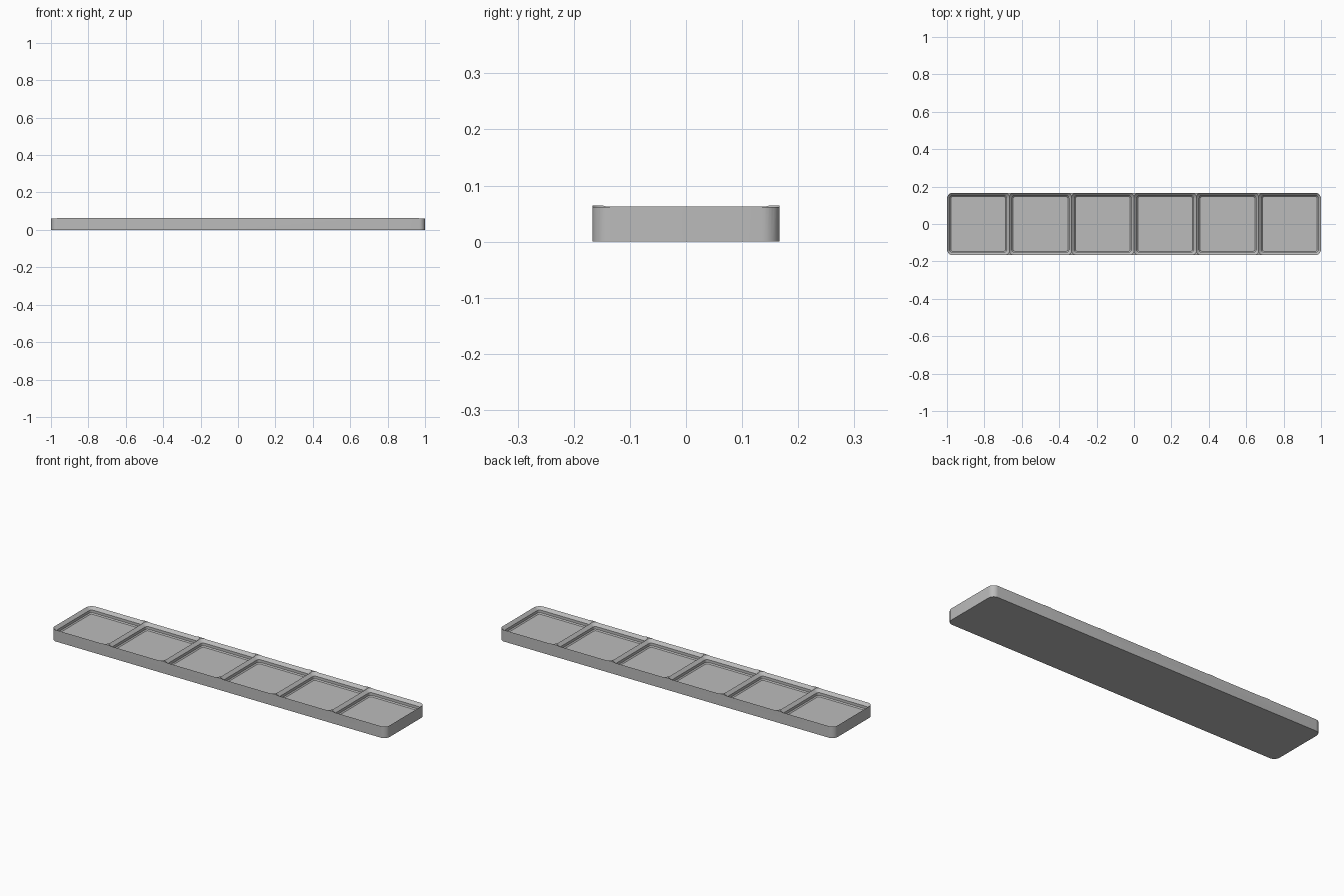
import bpy, bmesh, math

MM = 2 / 252          # one millimetre in model units
CELLS, PITCH = 6, 42
HEIGHT = 8.1
FLOOR = HEIGHT - 4.65
SEGMENTS = 8

if "Cube" in bpy.data.objects:
    bpy.data.objects.remove(bpy.data.objects["Cube"])


def rounded_ring(bm, half_x, half_y, radius, z, cx=0):
    """Vertices of a rounded rectangle, counter-clockwise."""
    ring = []
    for quarter, (sx, sy) in enumerate([(1, 1), (-1, 1), (-1, -1), (1, -1)]):
        for i in range(SEGMENTS + 1):
            a = math.pi / 2 * (quarter + i / SEGMENTS)
            x = cx + sx * (half_x - radius) + radius * math.cos(a)
            y = sy * (half_y - radius) + radius * math.sin(a)
            ring.append(bm.verts.new((x * MM, y * MM, z * MM)))
    return ring


def loft(name, sections, cx=0):
    """Closed solid through (half_x, half_y, radius, z) sections."""
    bm = bmesh.new()
    rings = [rounded_ring(bm, *s, cx) for s in sections]
    for low, high in zip(rings, rings[1:]):
        n = len(low)
        for i in range(n):
            j = (i + 1) % n
            bm.faces.new((low[i], low[j], high[j], high[i]))
    bm.faces.new(rings[0][::-1])
    bm.faces.new(rings[-1])
    mesh = bpy.data.meshes.new(name)
    bm.to_mesh(mesh)
    bm.free()
    obj = bpy.data.objects.new(name, mesh)
    bpy.context.collection.objects.link(obj)
    return obj


# Solid tray body with rounded vertical corners
tray = loft("tray", [(CELLS * PITCH / 2, PITCH / 2, 4, z) for z in (0, HEIGHT)])
grey = bpy.data.materials.new("grey plastic")
grey.use_nodes = True
colour = (0.5, 0.5, 0.5, 1)
grey.diffuse_color = colour
grey.node_tree.nodes["Principled BSDF"].inputs["Base Color"].default_value = colour
tray.data.materials.append(grey)
bpy.context.view_layer.objects.active = tray
tray.select_set(True)

# Stepped pocket: (inset from the rim, height), overlapping slightly at the ridges
steps = [(2.85, FLOOR), (2.15, FLOOR + 0.7), (2.15, FLOOR + 2.5), (-0.1, HEIGHT + 0.1)]
sections = [(21.25 - inset, 21.25 - inset, 4 - inset, z) for inset, z in steps]
for cell in range(CELLS):
    pocket = loft("pocket_cutter", sections, (cell - (CELLS - 1) / 2) * PITCH)
    pocket.hide_render = True
    cut = tray.modifiers.new("pocket", "BOOLEAN")
    cut.operation = "DIFFERENCE"
    cut.solver = "EXACT"
    cut.object = pocket
    bpy.ops.object.modifier_apply(modifier=cut.name)
    bpy.data.objects.remove(pocket)

bpy.ops.object.shade_smooth_by_angle(angle=math.radians(30))
